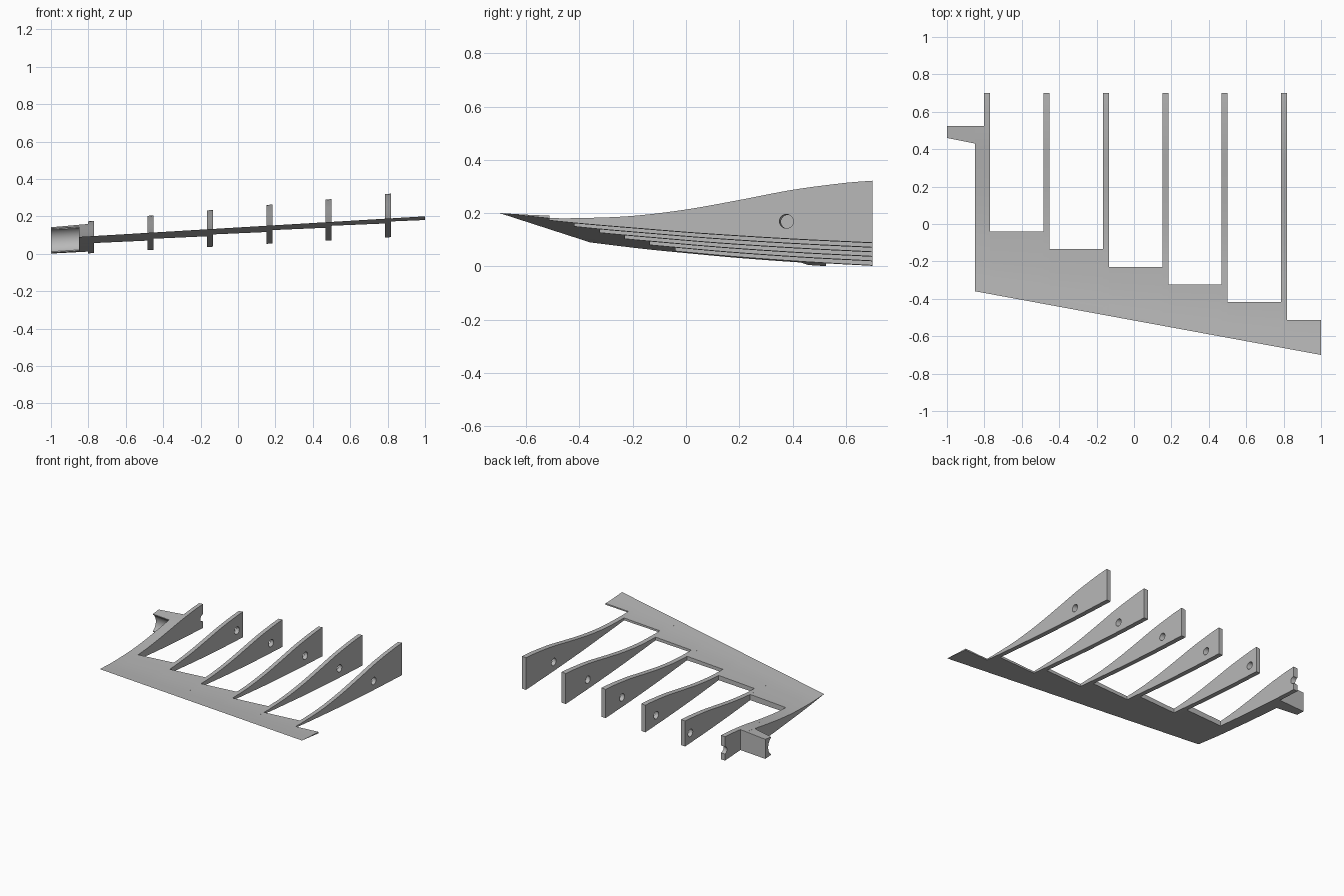
import bpy, bmesh, math
from mathutils import Vector

old = bpy.data.objects.get("Cube")
if old:
    bpy.data.objects.remove(old, do_unlink=True)

grey = bpy.data.materials.new("plain grey")
grey.use_nodes = True
GREY = (0.48, 0.48, 0.48, 1)
grey.diffuse_color = GREY
grey.node_tree.nodes["Principled BSDF"].inputs["Base Color"].default_value = GREY

# Section profiles: (chord fraction, height as a share of the rear height)
TOP = [(0, 0), (.11, -.06), (.2, -.06), (.34, 0), (.486, .18),
       (.633, .45), (.78, .74), (.927, .94), (1, 1)]
BOTTOM = [(0, 0), (.19, -.27), (.346, -.45), (.533, -.65), (.77, -.85), (1, -1)]
BACK = 0.7
RIB_HALF = 0.016


def curve(points, s):
    """Smooth curve through profile points."""
    last = len(points) - 1
    i = next((k for k in range(last) if s <= points[k + 1][0]), last - 1)

    def slope(k):
        a, b = points[max(k - 1, 0)], points[min(k + 1, last)]
        return (b[1] - a[1]) / (b[0] - a[0])
    (xa, ya), (xb, yb) = points[i], points[i + 1]
    w = xb - xa
    t = (s - xa) / w
    return (ya * (1 + 2 * t) * (1 - t) ** 2 + yb * t * t * (3 - 2 * t)
            + w * t * (1 - t) * (slope(i) * (1 - t) - slope(i + 1) * t))


def lead_y(x):
    return -0.7 + (1 - x) * 0.184


def heights(x, y):
    """Top and bottom of the wing at a point."""
    s = (y - lead_y(x)) / (BACK - lead_y(x))
    nose = 0.2 - (1 - x) * 0.0595
    top = nose + curve(TOP, s) * (0.081 + (x + 0.785) * 0.032)
    bottom = nose + curve(BOTTOM, s) * (0.091 + (x + 0.785) * 0.006)
    return top, bottom


def wing_section(x, back, n):
    ys = [lead_y(x) + (back - lead_y(x)) * k / n for k in range(n + 1)]
    top = [(x, y, heights(x, y)[0]) for y in ys]
    bottom = [(x, y, heights(x, y)[1]) for y in ys[1:]]
    return top + bottom[::-1]


def loft(name, loops):
    """Join two matching loops into a closed solid."""
    bm = bmesh.new()
    a, b = [[bm.verts.new(p) for p in loop] for loop in loops]
    for k in range(len(a)):
        j = (k + 1) % len(a)
        bm.faces.new((a[k], a[j], b[j], b[k]))
    bm.faces.new(a)
    bm.faces.new(b)
    bmesh.ops.recalc_face_normals(bm, faces=bm.faces[:])
    mesh = bpy.data.meshes.new(name)
    bm.to_mesh(mesh)
    bm.free()
    mesh.materials.append(grey)
    obj = bpy.data.objects.new(name, mesh)
    bpy.context.collection.objects.link(obj)
    return obj


def smooth(obj):
    bpy.ops.object.select_all(action='DESELECT')
    obj.select_set(True)
    bpy.context.view_layer.objects.active = obj
    bpy.ops.object.shade_smooth_by_angle(angle=math.radians(25))


def wing_piece(name, x0, x1, back, n=24):
    return loft(name, [wing_section(x, back, n) for x in (x0, x1)])


def drill(obj, centre, radius):
    """Cut a hole along the swept tube axis."""
    axis = Vector((1, -0.2, 0.058))
    bpy.ops.mesh.primitive_cylinder_add(vertices=32, radius=radius, depth=0.2, location=centre)
    cutter = bpy.context.object
    cutter.rotation_mode = 'QUATERNION'
    cutter.rotation_quaternion = axis.to_track_quat('Z', 'Y')
    cutter.hide_render = True
    mod = obj.modifiers.new("hole", 'BOOLEAN')
    mod.operation = 'DIFFERENCE'
    mod.solver = 'EXACT'
    mod.object = cutter
    bpy.context.view_layer.objects.active = obj
    bpy.ops.object.modifier_apply(modifier=mod.name)
    bpy.data.objects.remove(cutter, do_unlink=True)


# Ribs with a tube hole, and the stepped leading edge between them
centres = [-0.785 + 0.3175 * i for i in range(6)]
for i, x in enumerate(centres):
    rib = wing_piece(f"rib_{i + 1}", x - RIB_HALF, x + RIB_HALF, BACK, 40)
    drill(rib, (x, 0.38 - (x - 0.802) * 0.202, 0.168 + (x - 0.802) * 0.058), 0.026)
    smooth(rib)
    end = centres[i + 1] - RIB_HALF if i < 5 else 1.0
    smooth(wing_piece(f"leading_edge_{i + 1}", x + RIB_HALF, end, -0.04 - 0.0945 * i))

# Inner end strip beside the first rib
inner = centres[0] - RIB_HALF
smooth(wing_piece("inner_strip", -0.85, inner, 0.525, 30))


# Inner bracket with a hollow front that seats the main tube
def bracket_section(x):
    front = 0.46 - (x + 1) * 0.2
    rear = 0.525
    (tf, bf), (tr, br) = heights(x, front), heights(x, rear)
    points = [(x, rear, br), (x, rear, tr), (x, front, tf)]
    mid, half = (tf + bf) / 2, (tf - bf) / 2 - 0.006
    for k in range(17):
        a = math.radians(58 - 116 * k / 16)
        bow = (math.cos(a) - math.cos(math.radians(58))) * half / math.sin(math.radians(58))
        points.append((x, front + bow, mid + half * math.sin(a) / math.sin(math.radians(58))))
    return points + [(x, front, bf)]


smooth(loft("inner_bracket", [bracket_section(x) for x in (-1.0, -0.85)]))
